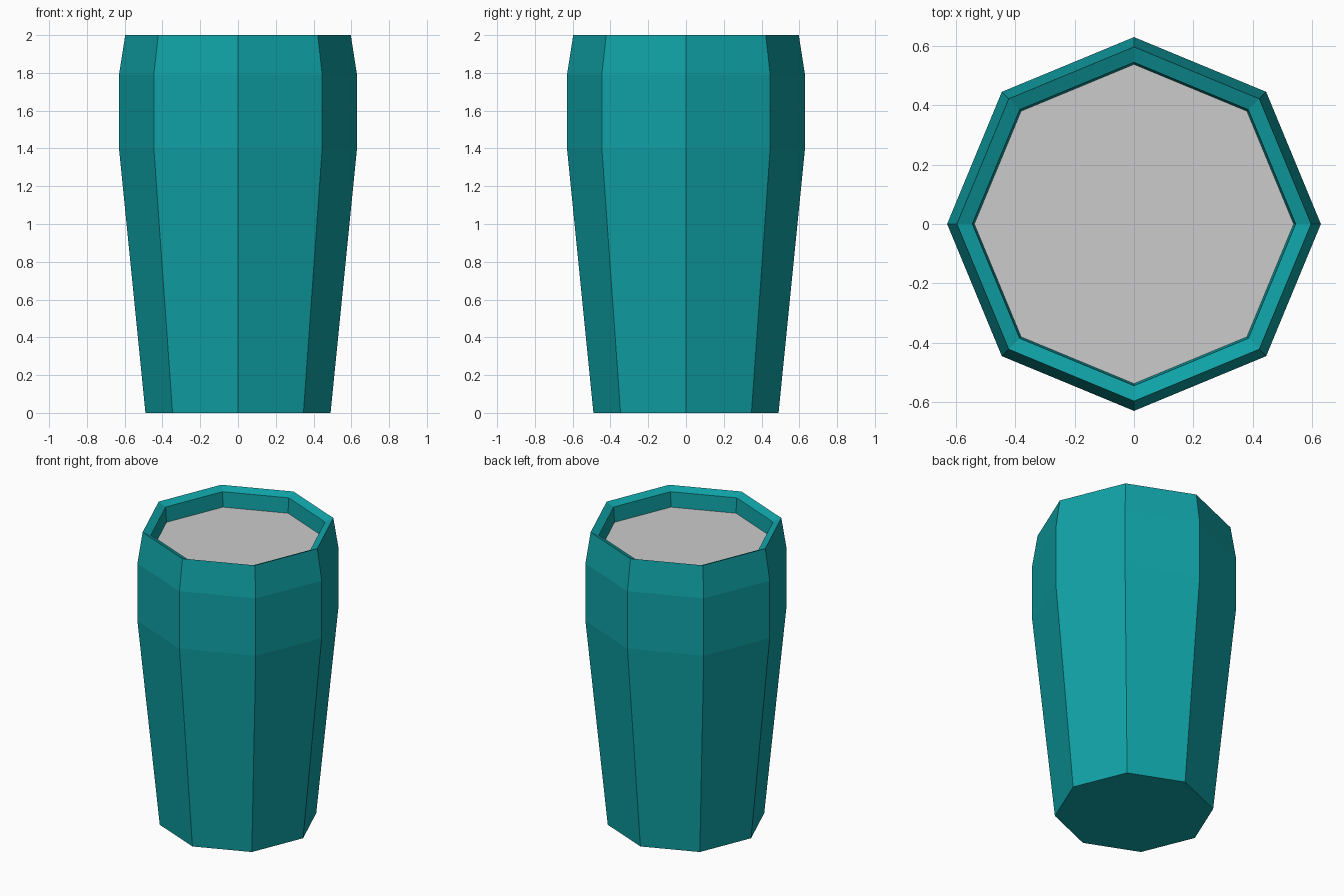
import bpy, bmesh
from math import cos, sin, pi

if "Cube" in bpy.data.objects:
    bpy.data.objects.remove(bpy.data.objects["Cube"])

SIDES = 8


def ring(bm, r, z):
    return [bm.verts.new((r * cos(2 * pi * i / SIDES), r * sin(2 * pi * i / SIDES), z))
            for i in range(SIDES)]


def add_object(name, bm):
    bmesh.ops.recalc_face_normals(bm, faces=bm.faces)
    mesh = bpy.data.meshes.new(name)
    bm.to_mesh(mesh)
    bm.free()
    obj = bpy.data.objects.new(name, mesh)
    bpy.context.collection.objects.link(obj)
    return obj


# Pot: octagonal profile from the base, over the sloped rim, down to the soil recess
profile = [(0.49, 0), (0.63, 1.4), (0.63, 1.79), (0.597, 2.0),
           (0.545, 1.977), (0.538, 1.875)]
bm = bmesh.new()
rings = [ring(bm, r, z) for r, z in profile]
bm.faces.new(rings[0][::-1])
for low, high in zip(rings, rings[1:]):
    for i in range(SIDES):
        j = (i + 1) % SIDES
        bm.faces.new((low[i], low[j], high[j], high[i]))
pot = add_object("pot", bm)

teal = bpy.data.materials.new("teal")
teal.diffuse_color = (0.005, 0.36, 0.38, 1)
teal.use_nodes = True
teal.node_tree.nodes["Principled BSDF"].inputs["Base Color"].default_value = teal.diffuse_color
pot.data.materials.append(teal)

# Soil: flat octagon closing the recess
bm = bmesh.new()
bm.faces.new(ring(bm, 0.538, 1.875))
soil = add_object("soil", bm)
if soil.data.polygons[0].normal.z < 0:
    soil.data.flip_normals()
